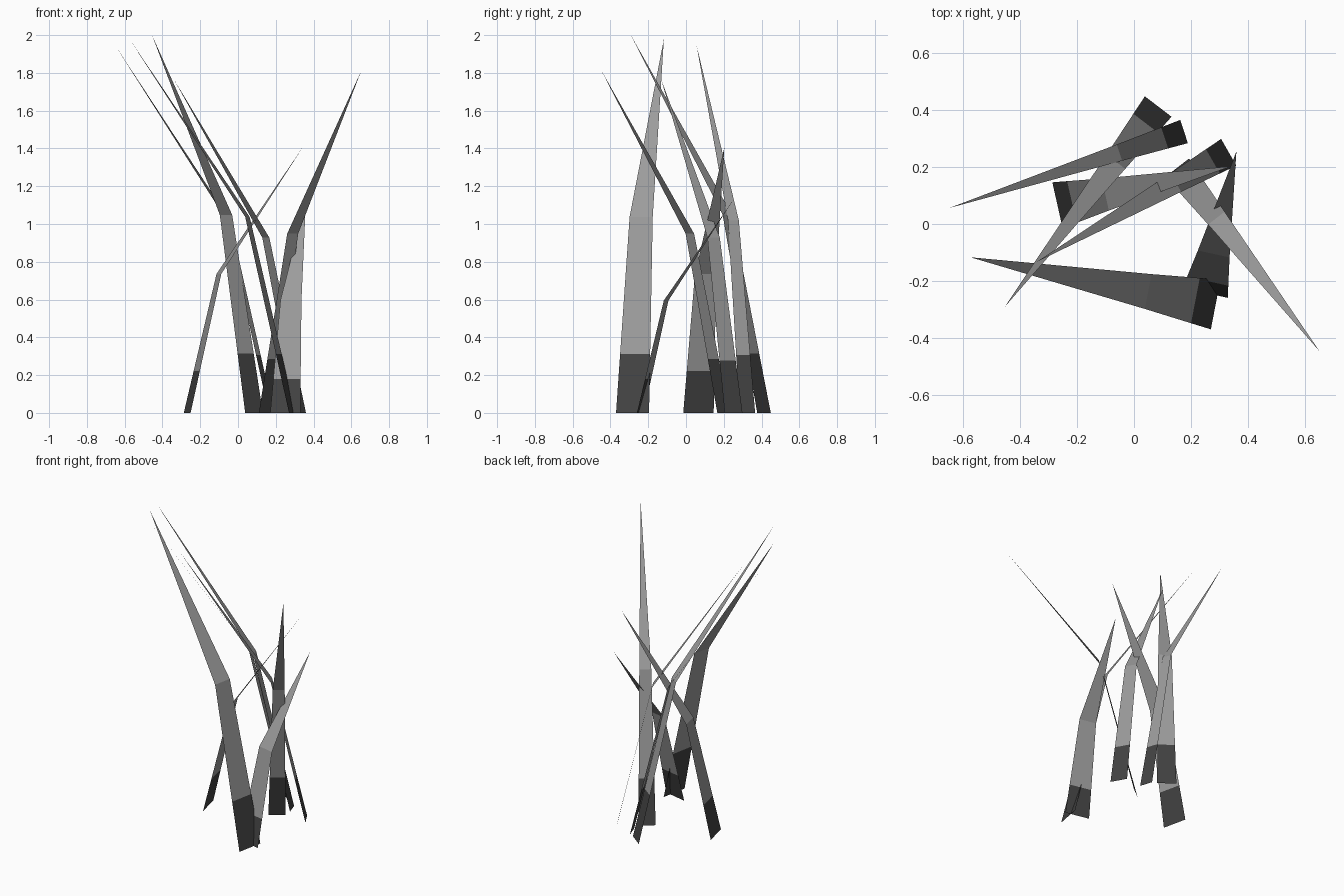
import bpy
import bmesh
from mathutils import Vector

cube = bpy.data.objects.get("Cube")
if cube:
    bpy.data.objects.remove(cube)


def make_material(name, value):
    mat = bpy.data.materials.new(name)
    mat.use_nodes = True
    colour = (value, value, value, 1)
    mat.diffuse_color = colour
    mat.node_tree.nodes["Principled BSDF"].inputs["Base Color"].default_value = colour
    return mat


root_mat = make_material("dark grey root", 0.055)
leaf_mat = make_material("mid grey leaf", 0.33)

KNEE_LEAN, KNEE_HEIGHT, KNEE_WIDTH = 0.275, 0.524, 0.7
ROOT_SHARE = 0.3  # dark part of the lower segment


def make_blade(name, base, tip, width):
    """A flat leaf: dark root, pale lower segment, bent pointed tip."""
    base, tip = Vector((*base, 0)), Vector(tip)
    lean = tip - base
    knee = base + Vector((lean.x * KNEE_LEAN, lean.y * KNEE_LEAN, lean.z * KNEE_HEIGHT))
    side = Vector((-lean.y, lean.x, 0)).normalized() * width / 2

    bm = bmesh.new()
    rows = []
    for share in (0, ROOT_SHARE, 1):
        mid = base.lerp(knee, share)
        half = side * (1 + (KNEE_WIDTH - 1) * share)
        rows.append((bm.verts.new(mid + half), bm.verts.new(mid - half)))
    for index, (low, high) in enumerate(zip(rows, rows[1:])):
        face = bm.faces.new((low[0], low[1], high[1], high[0]))
        face.material_index = min(index, 1)
    end = bm.faces.new((rows[-1][0], rows[-1][1], bm.verts.new(tip)))
    end.material_index = 1

    mesh = bpy.data.meshes.new(name)
    bm.to_mesh(mesh)
    bm.free()
    mesh.materials.append(root_mat)
    mesh.materials.append(leaf_mat)
    bpy.context.collection.objects.link(bpy.data.objects.new(name, mesh))


# Leaves: base centre, tip, base width
make_blade("back_tall_leaf", (0.085, 0.413), (-0.455, -0.292, 2.0), 0.118)
make_blade("front_wide_leaf", (0.287, -0.283), (-0.575, -0.117, 1.98), 0.178)
make_blade("back_slim_leaf", (0.176, 0.325), (-0.65, 0.056, 1.945), 0.086)
make_blade("left_leaning_leaf", (0.152, 0.198), (0.652, -0.447, 1.81), 0.105)
make_blade("right_wide_leaf", (-0.269, 0.066), (0.342, 0.203, 1.405), 0.165)
make_blade("left_back_leaf", (0.333, 0.252), (-0.342, -0.133, 1.77), 0.108)
make_blade("front_short_leaf", (0.25, -0.242), (0.36, 0.255, 1.135), 0.163)
